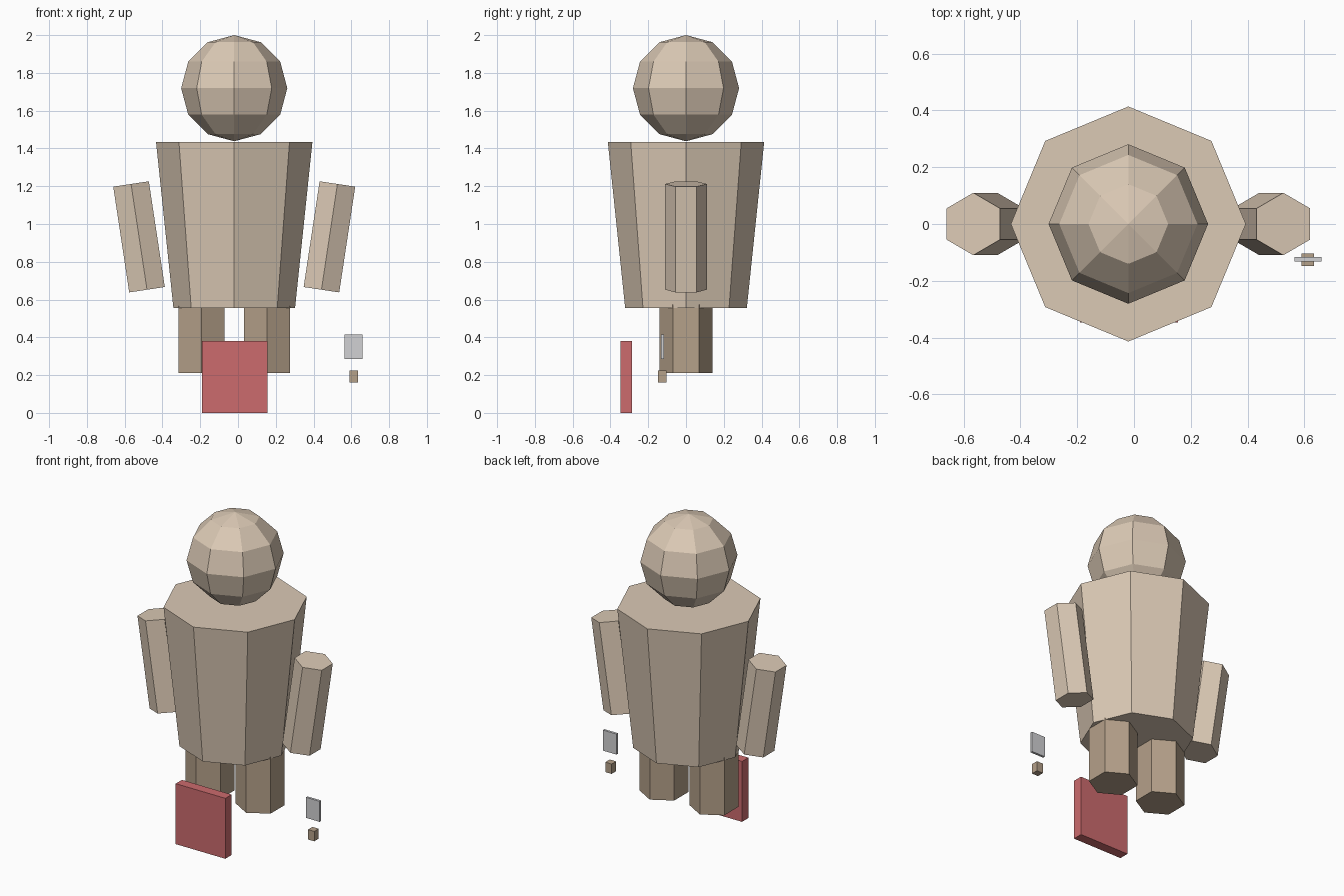
import bpy
import math

cube = bpy.data.objects.get("Cube")
if cube:
    bpy.data.objects.remove(cube, do_unlink=True)

CENTRE_X = -0.02


def linear(c):
    return c / 12.92 if c <= 0.04045 else ((c + 0.055) / 1.055) ** 2.4


def make_material(name, *srgb):
    mat = bpy.data.materials.new(name)
    mat.use_nodes = True
    colour = [linear(c) for c in srgb] + [1.0]
    mat.diffuse_color = colour
    mat.node_tree.nodes["Principled BSDF"].inputs["Base Color"].default_value = colour
    return mat


tan = make_material("tan", 0.86, 0.79, 0.71)
brown = make_material("brown", 0.71, 0.63, 0.54)
red = make_material("red", 0.80, 0.42, 0.43)
grey = make_material("grey", 0.82, 0.82, 0.83)


def finish(name, mat):
    obj = bpy.context.object
    obj.name = obj.data.name = name
    obj.data.materials.append(mat)
    return obj


def tapered(name, mat, sides, bottom, top, depth, location, tilt=0.0):
    bpy.ops.mesh.primitive_cone_add(vertices=sides, radius1=bottom, radius2=top,
                                    depth=depth, location=location,
                                    rotation=(0, tilt, 0))
    return finish(name, mat)


def box(name, mat, low, high):
    centre = [(a + b) / 2 for a, b in zip(low, high)]
    bpy.ops.mesh.primitive_cube_add(size=1, location=centre)
    obj = finish(name, mat)
    for v in obj.data.vertices:
        v.co = [c * (b - a) for c, a, b in zip(v.co, low, high)]
    return obj


# Torso: octagonal, wider at the shoulders
tapered("torso", tan, 8, 0.322, 0.414, 0.88, (CENTRE_X, 0, 0.995))

# Head: low-poly ball just touching the shoulders
bpy.ops.mesh.primitive_uv_sphere_add(segments=8, ring_count=6, radius=0.281,
                                     location=(CENTRE_X, 0, 1.719))
finish("head", tan)

# Arms and legs: hexagonal prisms with corners to front and back
for side, sign in (("left", 1), ("right", -1)):
    tapered(side + "_arm", tan, 6, 0.11, 0.11, 0.566,
            (CENTRE_X + sign * 0.504, 0, 0.932), sign * 0.15)
    tapered(side + "_leg", brown, 6, 0.14, 0.14, 0.42,
            (CENTRE_X + sign * 0.174, 0, 0.42))

# Red panel standing in front
box("front_panel", red, (-0.19, -0.347, 0), (0.155, -0.285, 0.38))

# Small hand tool: thin blade above a short grip
box("tool_blade", grey, (0.565, -0.132, 0.285), (0.66, -0.117, 0.414))
box("tool_grip", brown, (0.59, -0.148, 0.162), (0.634, -0.104, 0.224))
